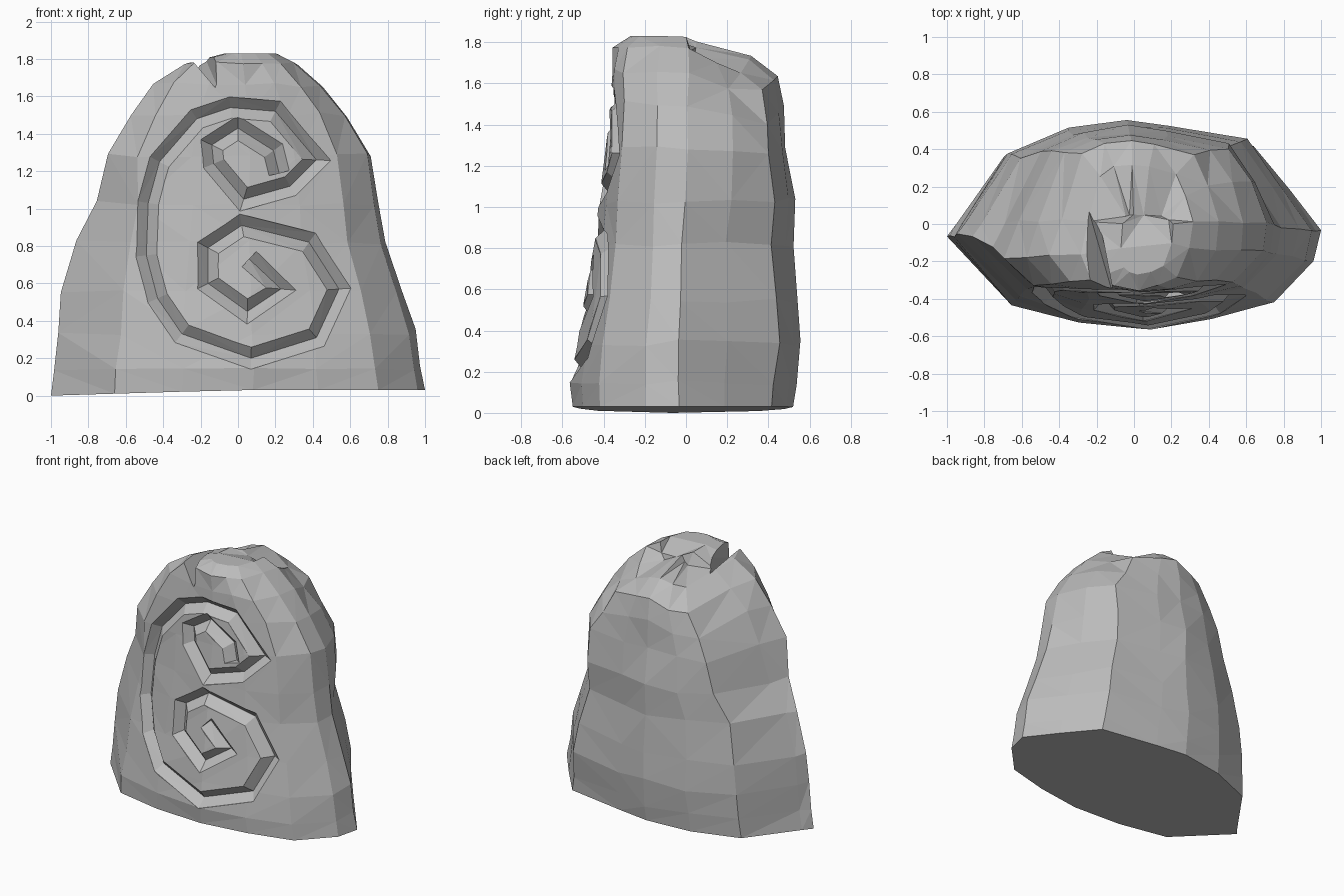
import bpy
import bmesh
import random
from mathutils import Vector
from mathutils.bvhtree import BVHTree

random.seed(4)
if "Cube" in bpy.data.objects:
    bpy.data.objects.remove(bpy.data.objects["Cube"], do_unlink=True)


def make_material(name, value):
    mat = bpy.data.materials.new(name)
    mat.use_nodes = True
    color = (value, value, value, 1)
    mat.diffuse_color = color
    shader = mat.node_tree.nodes["Principled BSDF"]
    shader.inputs["Base Color"].default_value = color
    shader.inputs["Roughness"].default_value = 0.9
    return mat


def loft(rings):
    """Skin a list of equal-length point rings and cap both ends."""
    bm = bmesh.new()
    loops = [[bm.verts.new(point) for point in ring] for ring in rings]
    count = len(loops[0])
    for lower, upper in zip(loops, loops[1:]):
        for i in range(count):
            j = (i + 1) % count
            bm.faces.new((lower[i], lower[j], upper[j], upper[i]))
    bm.faces.new(loops[0])
    bm.faces.new(loops[-1])
    bmesh.ops.recalc_face_normals(bm, faces=bm.faces[:])
    bmesh.ops.triangulate(bm, faces=bm.faces[:])
    return bm


def add_object(name, bm, mat):
    mesh = bpy.data.meshes.new(name)
    bm.to_mesh(mesh)
    mesh.materials.append(mat)
    obj = bpy.data.objects.new(name, mesh)
    bpy.context.collection.objects.link(obj)
    return obj


def carve(target, cutter):
    """Subtract the cutter from the target and discard the cutter."""
    cutter.hide_render = True
    mod = target.modifiers.new("carve", "BOOLEAN")
    mod.operation = "DIFFERENCE"
    mod.solver = "EXACT"
    mod.use_self = True
    mod.object = cutter
    bpy.context.view_layer.objects.active = target
    bpy.ops.object.modifier_apply(modifier=mod.name)
    bpy.data.objects.remove(cutter, do_unlink=True)


stone = make_material("grey stone", 0.5)

# Plan outlines of the foot and of the boxier crown, as fractions of the reach
foot = [(-1, -.12), (-.66, -.78), (-.3, -.94), (.08, -1), (.43, -.91),
        (.75, -.76), (.96, -.36), (1, -.06), (.83, .36), (.64, .8),
        (.2, .94), (-.04, 1), (-.37, .92), (-.7, .68), (-.95, 0)]
crown = [(-1, -.48), (-.77, -.86), (-.36, -.95), (.08, -1), (.43, -.95),
         (.75, -.83), (.96, -.38), (1, .02), (.88, .46), (.7, .84),
         (.25, .96), (-.04, 1), (-.35, .95), (-.63, .82), (-.87, .04)]

# Height, then reach to -x, +x, -y and +y
levels = [(.03, 1, 1, .55, .52), (.15, .98, .98, .56, .53),
          (.34, .96, .95, .525, .56), (.55, .94, .88, .49, .54),
          (.82, .87, .79, .45, .515), (1.03, .75, .755, .42, .525),
          (1.28, .7, .715, .385, .485), (1.5, .58, .59, .37, .475),
          (1.66, .45, .45, .36, .45), (1.77, .29, .31, .35, .32),
          (1.83, .07, .21, .27, .05)]

# Boulder body with slightly chipped, irregular facets
rings = []
for index, (height, left, right, front, back) in enumerate(levels):
    rough = 0.008 if 0 < index < len(levels) - 1 else 0
    blend = min(1, max(0, (height - .8) * 2))
    slump = min(1, max(0, (height - 1.2) * 3))
    ring = []
    for low, high in zip(foot, crown):
        u, v = Vector(low).lerp(Vector(high), blend)
        x = u * (right if u > 0 else left)
        y = v * (back if v > 0 else front)
        # The back corners of the crown sit lower than its middle
        z = height - slump * max(0, v) * (.02 + .15 * abs(u))
        if index == 0:
            z = height * min(1, 1 + u)
        chip = Vector([random.uniform(-rough, rough) for axis in range(3)])
        chip.z *= 2
        ring.append(Vector((x, y, z)) + chip)
    rings.append(ring)
body_mesh = loft(rings)
surface = BVHTree.FromBMesh(body_mesh)
body = add_object("carved_boulder", body_mesh, stone)

# Centre line of the double spiral, from upper eye to lower eye
path = [(.22, 1.19), (.19, 1.31), (0, 1.43), (-.14, 1.34), (-.13, 1.24),
        (.03, 1.05), (.28, 1.12), (.42, 1.26), (.2, 1.52), (-.04, 1.54),
        (-.22, 1.48), (-.42, 1.25), (-.48, 1.03), (-.49, .75), (-.43, .52),
        (-.3, .33), (.07, .2), (.42, .31), (.54, .57), (.38, .82),
        (.02, .91), (-.16, .79), (-.16, .6), (.05, .45), (.23, .57),
        (.06, .73)]
points = [Vector(p) for p in path]


def front_depth(p):
    hit = surface.ray_cast(Vector((p.x, -2, p.y)), Vector((0, 1, 0)))[0]
    return hit.y


# V-shaped spiral groove that follows the front surface
sections = []
last = len(points) - 1
for i, p in enumerate(points):
    before = (p - points[max(i - 1, 0)]).normalized()
    after = (points[min(i + 1, last)] - p).normalized()
    tangent = (before + after).normalized()
    side = Vector((-tangent.y, tangent.x))
    miter = 1 if i in (0, last) else 1 / max(.7, side.dot(
        Vector((-after.y, after.x))))
    half = side * .056 * miter
    a, b = p - half, p + half
    ya, yb, yc = front_depth(a), front_depth(b), front_depth(p)
    sections.append([(a.x, ya - .08, a.y), (b.x, yb - .08, b.y),
                     (b.x, yb, b.y), (p.x, yc + .06, p.y), (a.x, ya, a.y)])
carve(body, add_object("spiral_cutter", loft(sections), stone))

# Chipped crack across the crown
crack = [[(-.26, -.42, 1.83), (-.1, -.42, 1.63), (-.1, -.42, 1.92)],
         [(-.3, .1, 1.86), (-.25, .1, 1.74), (-.2, .1, 1.86)]]
carve(body, add_object("crack_cutter", loft(crack), stone))
